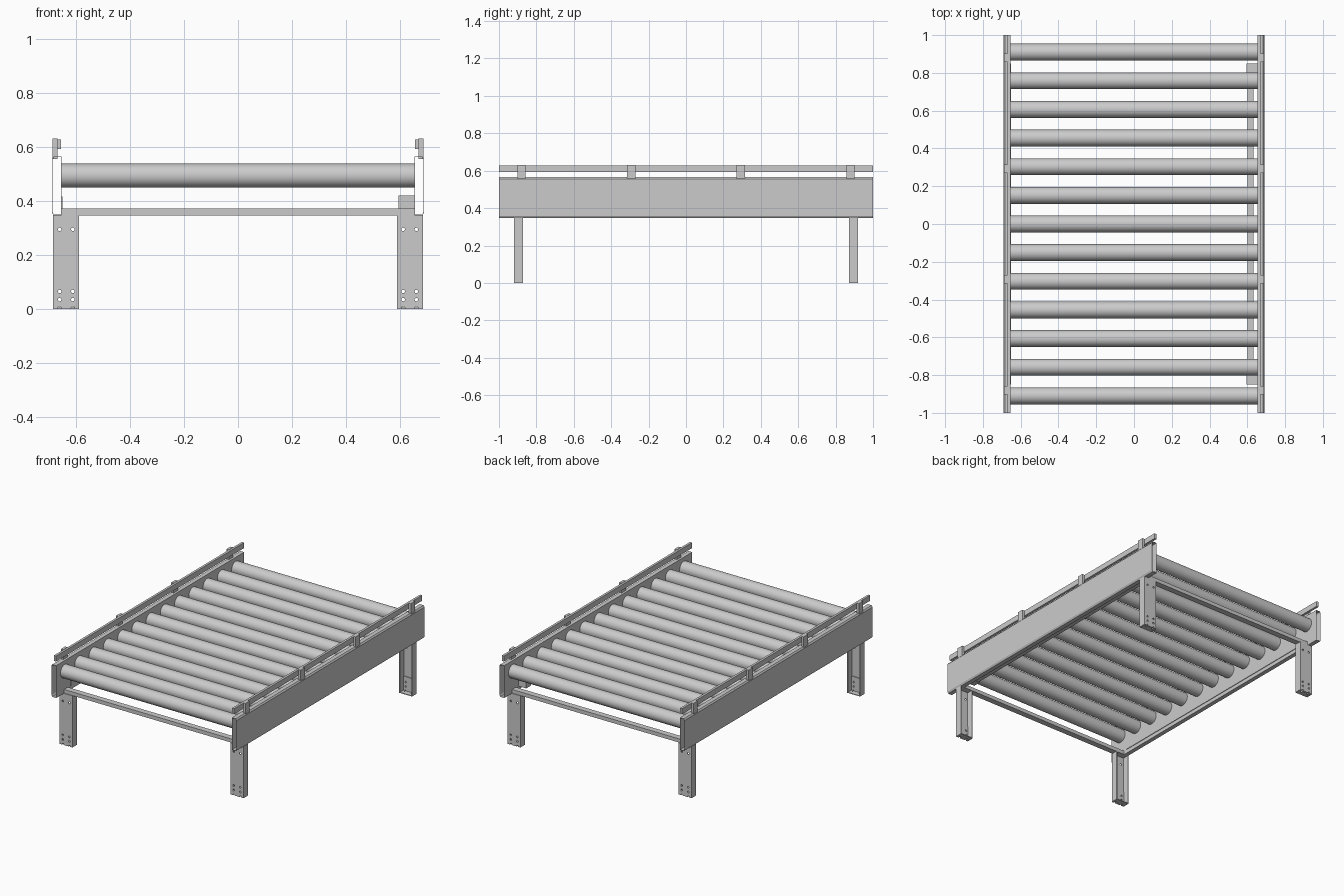
import bpy, bmesh, math
from mathutils import Matrix

if "Cube" in bpy.data.objects:
    bpy.data.objects.remove(bpy.data.objects["Cube"])


def finish(name, bm):
    bmesh.ops.recalc_face_normals(bm, faces=bm.faces)
    me = bpy.data.meshes.new(name)
    bm.to_mesh(me)
    bm.free()
    ob = bpy.data.objects.new(name, me)
    bpy.context.collection.objects.link(ob)
    return ob


def add_box(bm, x0, x1, y0, y1, z0, z1):
    m = Matrix.Translation(((x0 + x1) / 2, (y0 + y1) / 2, (z0 + z1) / 2)) \
        @ Matrix.Diagonal((abs(x1 - x0), abs(y1 - y0), z1 - z0, 1))
    bmesh.ops.create_cube(bm, size=1, matrix=m)


def box(name, *dims):
    bm = bmesh.new()
    add_box(bm, *dims)
    return finish(name, bm)


def add_cyl(bm, r, length, center, axis, segs):
    rot = Matrix.Rotation(math.pi / 2, 4, 'Y' if axis == 'X' else 'X')
    bmesh.ops.create_cone(bm, cap_ends=True, segments=segs, radius1=r, radius2=r,
                          depth=length, matrix=Matrix.Translation(center) @ rot)


def extrude_y(name, pts, y0, y1):
    """Extrude a closed x-z outline along y."""
    bm = bmesh.new()
    face = bm.faces.new([bm.verts.new((x, y0, z)) for x, z in pts])
    res = bmesh.ops.extrude_face_region(bm, geom=[face])
    vs = [g for g in res['geom'] if isinstance(g, bmesh.types.BMVert)]
    bmesh.ops.translate(bm, verts=vs, vec=(0, y1 - y0, 0))
    return finish(name, bm)


def hollow_rail(name, s):
    """Thin-walled tube along y, made from an outer and an inner loop."""
    outer = [(.654, .347), (.683, .347), (.69, .358), (.69, .555), (.683, .565), (.654, .565)]
    inner = [(.6565, .3495), (.682, .3495), (.6875, .359), (.6875, .554), (.682, .5625), (.6565, .5625)]
    bm = bmesh.new()
    rings = [[bm.verts.new((s * x, y, z)) for x, z in loop]
             for loop, y in ((outer, -1), (outer, 1), (inner, 1), (inner, -1))]
    for k in range(4):
        a, b = rings[k], rings[(k + 1) % 4]
        for i in range(6):
            j = (i + 1) % 6
            bm.faces.new((a[i], a[j], b[j], b[i]))
    return finish(name, bm)


# Rollers
for i in range(13):
    bm = bmesh.new()
    add_cyl(bm, .0445, 1.31, (0, -.91 + i * .91 / 6, .494), 'X', 48)
    roller = finish("roller_%02d" % (i + 1), bm)
    bpy.context.view_layer.objects.active = roller
    roller.select_set(True)
    bpy.ops.object.shade_smooth_by_angle(angle=math.radians(35))
    roller.select_set(False)

for side, s in (("left", -1), ("right", 1)):
    # Side frames
    hollow_rail(side + "_side_frame", s)
    # Guide bars and their outer posts
    box(side + "_guide_bar", s * .655, s * .671, -1, 1, .592, .629)
    for i, y in enumerate((-.88, -.293, .293, .88)):
        box("%s_guide_post_%d" % (side, i + 1), s * .669, s * .687,
            y - .022, y + .022, .556, .631)

    for end, e in (("front", -1), ("back", 1)):
        # Legs: channels open toward the middle, with foot inserts
        tag = "%s_%s_" % (end, side)
        xi, xo, yo, yi, t = .59, .686, .92, .872, .005
        bm = bmesh.new()
        pts = [(xi, yo), (xo, yo), (xo, yi), (xo - t, yi),
               (xo - t, yo - t), (xi + t, yo - t), (xi + t, yi), (xi, yi)]
        face = bm.faces.new([bm.verts.new((s * x, e * y, 0)) for x, y in pts])
        res = bmesh.ops.extrude_face_region(bm, geom=[face])
        bmesh.ops.translate(bm, vec=(0, 0, .348),
                            verts=[g for g in res['geom'] if isinstance(g, bmesh.types.BMVert)])
        leg = finish(tag + "leg", bm)

        bm = bmesh.new()
        pts = [(yo - t - .001, 0), (yi, 0), (yi, t), (yo - 2 * t - .001, t),
               (yo - 2 * t - .001, .1), (yo - t - .001, .1)]
        face = bm.faces.new([bm.verts.new((s * (xi + t + .001), e * y, z)) for y, z in pts])
        res = bmesh.ops.extrude_face_region(bm, geom=[face])
        bmesh.ops.translate(bm, vec=(s * (xo - xi - 2 * t - .002), 0, 0),
                            verts=[g for g in res['geom'] if isinstance(g, bmesh.types.BMVert)])
        foot = finish(tag + "foot", bm)

        # Bolt holes
        bm = bmesh.new()
        for x in (.612, .661):
            for z in (.003, .035, .065, .295):
                add_cyl(bm, .0065, .03, (s * x, e * .914, z), 'Y', 16)
        cutter = finish(tag + "hole_cutter", bm)
        cutter.hide_render = True
        cutter.hide_set(True)
        for ob in (leg, foot):
            mod = ob.modifiers.new("holes", 'BOOLEAN')
            mod.operation = 'DIFFERENCE'
            mod.solver = 'EXACT'
            mod.object = cutter

# Cross members under the rollers
for end, e in (("front", -1), ("back", 1)):
    box(end + "_cross_member", -.655, .655, e * .875, e * .915, .347, .372)
    # End blocks of the drive tray
    box(end + "_tray_bracket", .595, .655, e * .80, e * .85, .37, .42)

# Drive tray: shallow channel along the right side, and a thin strip on the left
extrude_y("drive_tray", [(.602, .372), (.632, .372), (.632, .418), (.602, .418)], -.81, .81)
box("left_inner_strip", -.655, -.65, -.85, .85, .372, .416)
